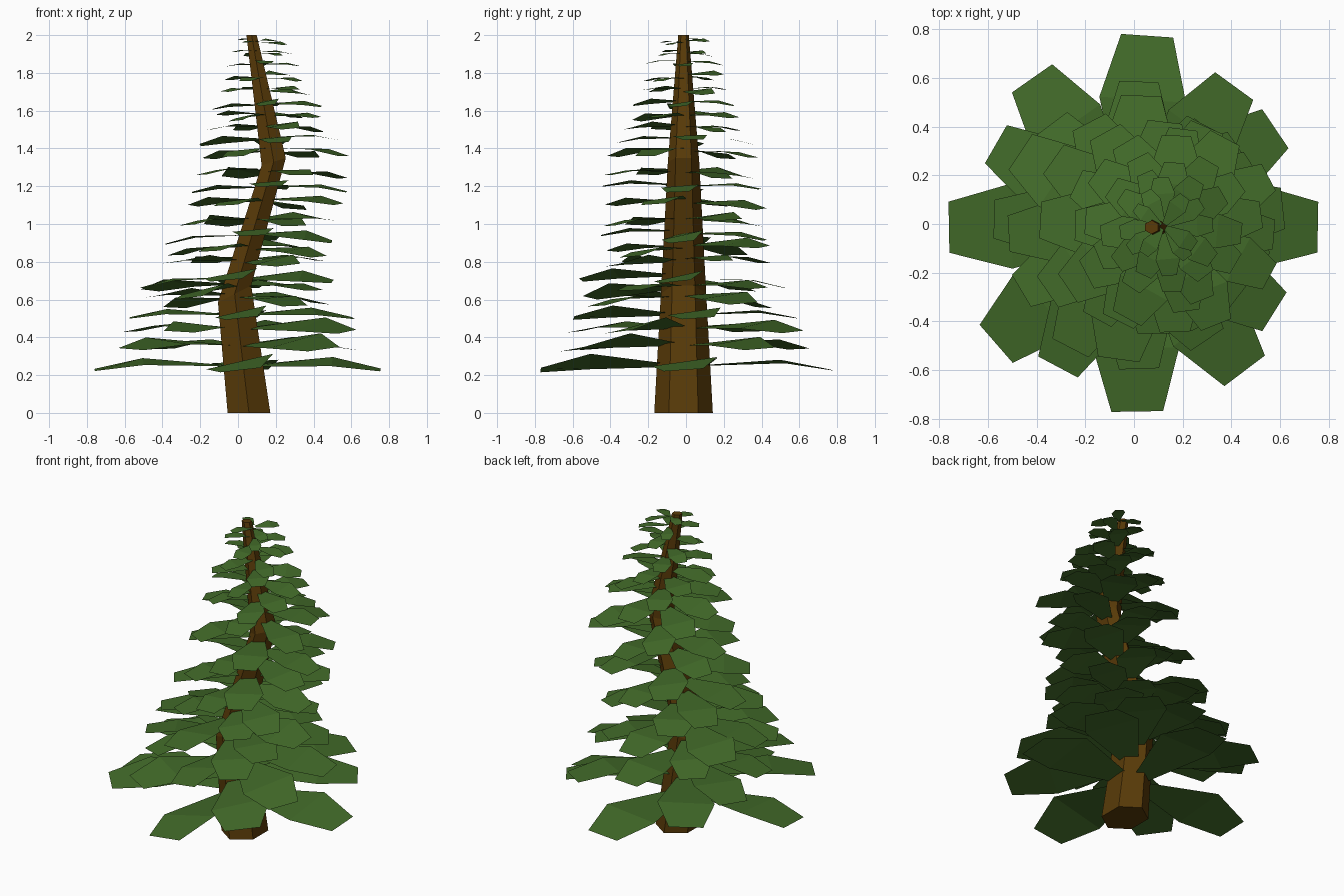
import bpy, bmesh, math, random
from mathutils import Vector, Matrix

random.seed(5)
if "Cube" in bpy.data.objects:
    bpy.data.objects.remove(bpy.data.objects["Cube"])


def material(name, rgb):
    m = bpy.data.materials.new(name)
    m.use_nodes = True
    m.diffuse_color = (*rgb, 1)
    m.node_tree.nodes["Principled BSDF"].inputs["Base Color"].default_value = (*rgb, 1)
    return m


def finish(bm, name, mat):
    mesh = bpy.data.meshes.new(name)
    bm.to_mesh(mesh)
    bm.free()
    mesh.materials.append(mat)
    obj = bpy.data.objects.new(name, mesh)
    bpy.context.collection.objects.link(obj)
    return obj


def interpolate(points, z):
    for (z0, v0), (z1, v1) in zip(points, points[1:]):
        if z <= z1:
            return v0 + (v1 - v0) * (z - z0) / (z1 - z0)
    return points[-1][1]


bark = material("bark brown", (0.1, 0.043, 0.0025))
green = material("leaf green", (0.054, 0.145, 0.022))

# Bent, tapering trunk with six sides: height, centre x, half width, half depth, lean
rings = [(0, 0.058, 0.113, 0.155, 0), (0.63, -0.018, 0.088, 0.12, 0.5),
         (1.33, 0.189, 0.064, 0.083, 0.3), (2, 0.072, 0.027, 0.028, 0)]
bm = bmesh.new()
loops = []
for z, cx, hw, hd, lean in rings:
    ring = []
    for k in range(6):
        a = math.radians(30 + 60 * k)
        dx = hw * math.cos(a) / math.cos(math.radians(30))
        ring.append(bm.verts.new((cx + dx, -0.013 + hd * math.sin(a), z + lean * dx)))
    loops.append(ring)
for low, high in zip(loops, loops[1:]):
    for k in range(6):
        j = (k + 1) % 6
        bm.faces.new((low[k], low[j], high[j], high[k]))
bm.faces.new(loops[0][::-1])
bm.faces.new(loops[-1])
finish(bm, "trunk", bark)


def add_leaf(bm, centre, angle, length, roll, droop, width):
    """A flat paddle: narrow root, wide middle, blunt tip."""
    turn = (Matrix.Translation(centre) @ Matrix.Rotation(math.radians(angle), 4, "Z")
            @ Matrix.Rotation(droop, 4, "Y"))
    rows = []
    for along, half, lift, twist in ((0.07, 0.06, 0, 0.5), (0.66, 0.23, 0.035, 1),
                                     (1, 0.138, -0.02, 0.5)):
        row = []
        for side in (-1, 1):
            w = side * half * length * width
            rise = lift * length + w * math.tan(math.radians(roll * twist))
            row.append(bm.verts.new(turn @ Vector((along * length, w, rise))))
        rows.append(row)
    for a, b in zip(rows, rows[1:]):
        bm.faces.new((a[0], b[0], b[1], a[1]))


# The widest tiers: height, leaf directions, leaf lengths
low_tiers = [(0.25, (-1, 86, 181, 271), (0.755, 0.775, 0.76, 0.77)),
             (0.36, (34, 125, 221, 307), (0.70, 0.73, 0.75, 0.755)),
             (0.45, (54, 150, 242, 328), (0.70, 0.655, 0.665, 0.68)),
             (0.52, (6, 88, 178, 272), (0.615, 0.585, 0.575, 0.595))]
# Roll of the leaves facing left, back, right and front
low_roll, high_roll = (8, -3, -6, 13), (3, 3, 8, 8)
for i, (z, angles, lengths) in enumerate(low_tiers):
    bm = bmesh.new()
    for angle, length, roll in zip(angles, lengths, low_roll):
        add_leaf(bm, (0, 0, z), angle, length, roll, 0.01, 1)
    finish(bm, f"low_leaf_tier_{i + 1}", green)

# Upper tiers of four leaves follow the trunk and shrink upwards
reach = [(0.6, 0.54), (0.72, 0.53), (0.8, 0.46), (1.2, 0.42), (1.42, 0.41),
         (1.5, 0.33), (1.7, 0.26), (1.85, 0.2), (2, 0.13)]
heights = [0.62, 0.67, 0.72, 0.81, 0.88, 0.95, 1.03, 1.12, 1.2, 1.28, 1.39, 1.46,
           1.51, 1.57, 1.64, 1.71, 1.78, 1.85, 1.91, 1.97]
spine = [(r[0], r[1]) for r in rings]
for i, z in enumerate(heights):
    bm = bmesh.new()
    for k in range(4):
        zz = z + random.uniform(-0.01, 0.015)
        cx = interpolate(spine, zz) + max(0, z - 1.5) * 0.09
        length = interpolate(reach, z) * random.uniform(0.93, 1.06)
        angle = 90 * k + 30 * (i + 1) + random.uniform(-8, 8)
        add_leaf(bm, (cx, -0.01, zz), angle, length, high_roll[k] + random.uniform(-6, 5),
                 random.uniform(-0.01, 0.09), random.uniform(1.02, 1.2))
    finish(bm, f"leaf_tier_{i + 1:02d}", green)
